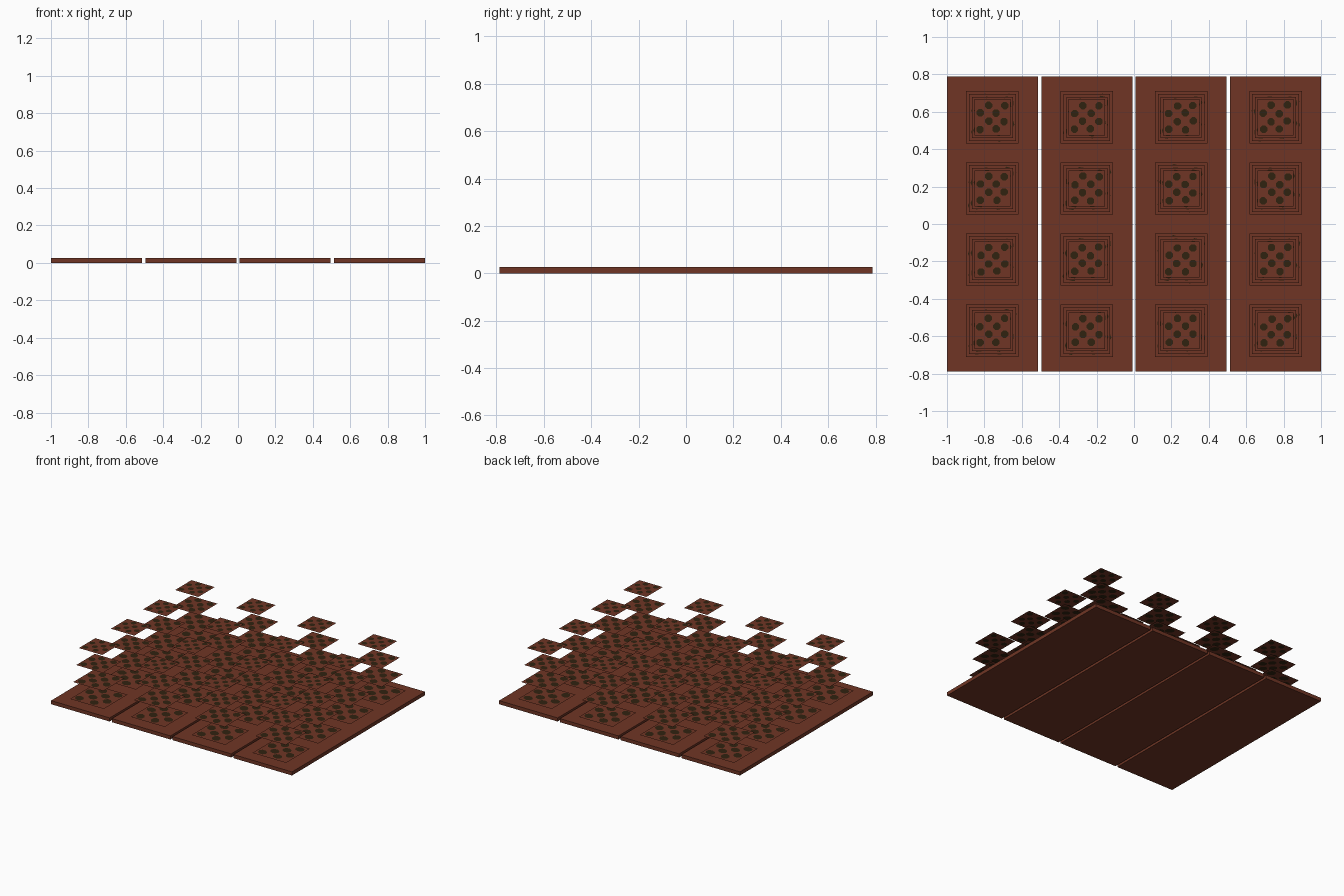
import bpy, math, random

if "Cube" in bpy.data.objects:
    bpy.data.objects.remove(bpy.data.objects["Cube"])
random.seed(4)


def material(name, rgb):
    m = bpy.data.materials.new(name)
    m.diffuse_color = (*rgb, 1)
    m.use_nodes = True
    m.node_tree.nodes["Principled BSDF"].inputs["Base Color"].default_value = m.diffuse_color
    return m


BROWN = material("red_brown", (0.16, 0.036, 0.018))
GREEN = material("dark_olive", (0.030, 0.016, 0.005))


def make(name, verts, faces, mats, indices=None):
    me = bpy.data.meshes.new(name)
    me.from_pydata(verts, [], faces)
    for m in mats:
        me.materials.append(m)
    if indices:
        me.polygons.foreach_set("material_index", indices)
    ob = bpy.data.objects.new(name, me)
    bpy.context.collection.objects.link(ob)
    return ob


def blob(cx, cy, rx, ry, angle, z):
    """Eight-sided flat spot, optionally stretched and turned."""
    pts = []
    for i in range(8):
        a = math.tau * (i + 0.5) / 8
        u, v = rx * math.cos(a), ry * math.sin(a)
        pts.append((cx + u * math.cos(angle) - v * math.sin(angle),
                    cy + u * math.sin(angle) + v * math.cos(angle), z))
    return pts


# four soil boards with narrow gaps
XS = [-0.757, -0.252, 0.252, 0.757]
YS = [-0.57, -0.19, 0.19, 0.57]
for x in XS:
    bpy.ops.mesh.primitive_cube_add(size=1, location=(x, 0, 0.0135))
    board = bpy.context.object
    board.name = "soil_board"
    board.scale = (0.486, 1.576, 0.027)
    board.data.materials.append(BROWN)

# stacked thin leaf sheets, smaller towards the top
LAYERS = [(0.037, 0.14), (0.162, 0.125), (0.288, 0.11), (0.414, 0.097)]
for x in XS:
    for y in YS:
        for level, (z, h) in enumerate(LAYERS):
            verts = [(x - h, y - h, z), (x + h, y - h, z),
                     (x + h, y + h, z), (x - h, y + h, z)]
            faces, idx = [(0, 1, 2, 3)], [0]
            spots = []
            # checker of green spots, stretched to streaks on lower sheets
            for r in range(4):
                for c in range(4):
                    if (r + c) % 2:
                        continue
                    step = h * 0.44
                    sx = x + (c - 1.5) * step + random.uniform(-.003, .003)
                    sy = y + (r - 1.5) * step + random.uniform(-.003, .003)
                    rad = step * 0.5
                    long = rad * (1 if level == 3 else 1.25)
                    spots.append((sx, sy, long, rad,
                                  math.radians(random.uniform(120, 160))
                                  if level < 3 else 0))
            for s in spots:
                for dz in (0.0012, -0.0012):
                    n = len(verts)
                    pts = blob(*s, z + dz)
                    verts += pts if dz > 0 else pts[::-1]
                    faces.append(tuple(range(n, n + 8)))
                    idx.append(1)
            make("leaf_sheet", verts, faces, [BROWN, GREEN], idx)
